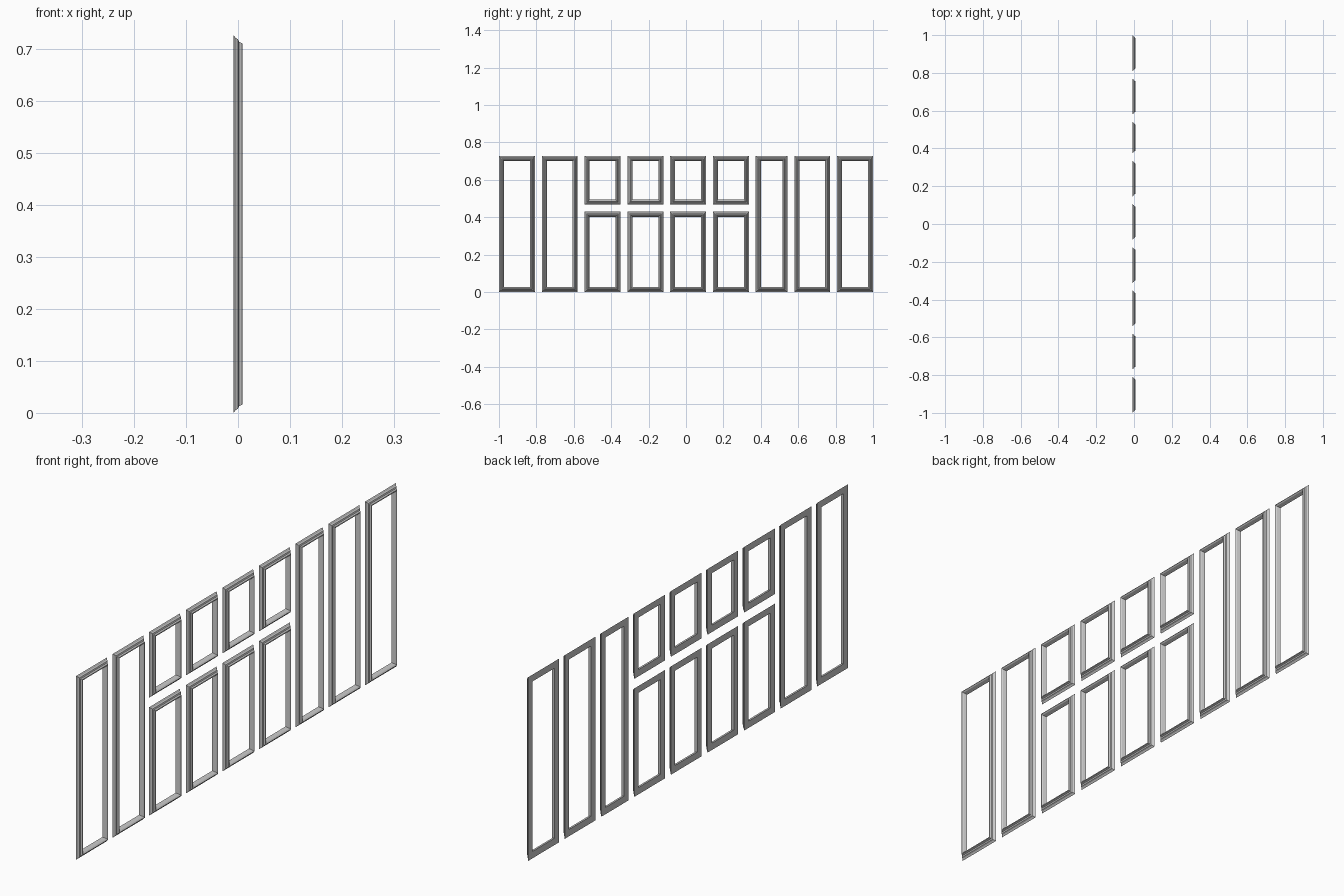
import bpy, bmesh

if "Cube" in bpy.data.objects:
    bpy.data.objects.remove(bpy.data.objects["Cube"])

# moulding cross-section: (x depth, inset from the outer edge), closed loop
PROFILE = [(-0.009, 0.0), (-0.006, 0.003), (-0.005, 0.005), (0.000, 0.008),
           (0.002, 0.013), (0.008, 0.0155), (0.009, 0.018),
           (0.005, 0.022), (-0.009, 0.027)]


def moulding_frame(name, y0, y1, z0, z1):
    """Mitred rectangular frame swept from the moulding profile."""
    bm = bmesh.new()
    rings = []
    for x, i in PROFILE:
        corners = [(y0 + i, z0 + i), (y1 - i, z0 + i),
                   (y1 - i, z1 - i), (y0 + i, z1 - i)]
        rings.append([bm.verts.new((x, y, z)) for y, z in corners])
    n = len(rings)
    for a in range(n):
        r, s = rings[a], rings[(a + 1) % n]
        for k in range(4):
            m = (k + 1) % 4
            bm.faces.new((r[k], r[m], s[m], s[k]))
    bmesh.ops.recalc_face_normals(bm, faces=bm.faces)
    mesh = bpy.data.meshes.new(name)
    bm.to_mesh(mesh)
    bm.free()
    bpy.context.collection.objects.link(bpy.data.objects.new(name, mesh))


# row of panels: one narrower, four split into upper and lower frames
TOP, GAP = 0.727, 0.0365
widths = [0.1923] * 9
widths[6] = 2 - 8 * GAP - 8 * 0.1923
y = -1.0
for i, w in enumerate(widths):
    if 2 <= i <= 5:
        moulding_frame(f"lower_panel_frame_{i}", y, y + w, 0, 0.429)
        moulding_frame(f"upper_panel_frame_{i}", y, y + w, 0.467, TOP)
    else:
        moulding_frame(f"tall_panel_frame_{i}", y, y + w, 0, TOP)
    y += w + GAP
